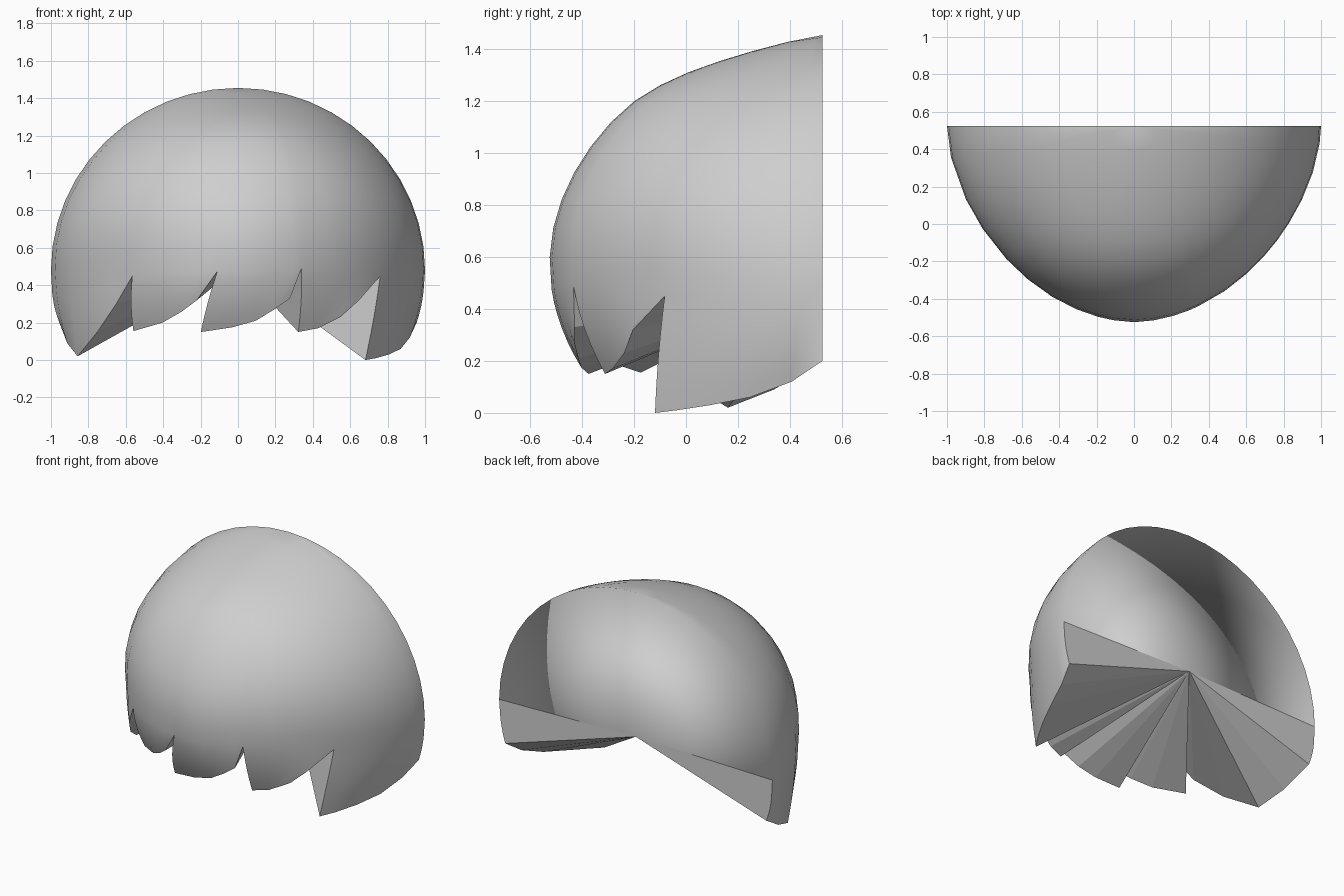
import bpy, bmesh, math
from mathutils import Vector

if "Cube" in bpy.data.objects:
    bpy.data.objects.remove(bpy.data.objects["Cube"])

BACK_Y, DEPTH = 0.525, 1.05      # flat back plane and front-to-back radius
UPPER, LOWER = 12, 6

# locks of the fringe: (azimuth at the root, azimuth at the edge, radius, height);
# None marks a notch, where the lock has no length
LOCKS = [
    [(0, 0, .955, .20), (7, 7, .925, .12), (17, 17, .91, .06), (26, 27, .905, .03),
     (34, 36, .91, .01), (40, 42, .917, 0)],
    [(40, None), (46, 47, .95, .32), (53, 53, .91, .23), (61, 61, .88, .17), (70, 68, .86, .15)],
    [(70, None), (73, 73, .95, .33), (78, 78, .93, .27), (84, 84, .90, .21),
     (90, 92, .885, .175), (96.4, 103, .88, .15)],
    [(96.4, None), (101, 103.4, .95, .32), (108, 109, .92, .26), (116, 117, .89, .20),
     (124.7, 130, .87, .155)],
    [(124.7, None), (133, 133, .955, .30), (144, 144, .93, .15), (154, 158, .925, .02),
     (168, 169, .93, .09), (180, 180, .955, .20)],
]


def dome(deg, w):
    """Point on the crown as (x, distance forward, z); w is 0 at the equator, 1 on top."""
    c, a = math.sqrt(max(0, 1 - w * w)), math.radians(deg)
    u = max(0, c * math.sin(a))
    t = u - .065 * abs(math.sin(math.pi * u)) ** .7 * (1 - w)
    z = .48 + .12 * t + (.975 - .1 * t) * w - .04 * w * max(0, math.sin(math.pi * t / .72))
    return c * math.cos(a), t, z


bm = bmesh.new()


def vert(x, t, z):
    return bm.verts.new((x, BACK_Y - DEPTH * t, z))


def face(*vs):
    vs = list(dict.fromkeys(vs))
    return bm.faces.new(vs) if len(vs) > 2 else None


top = vert(0, 0, 1.455)
apex = vert(0, 0, .5)

# rounded crown, down to a ring at notch height
crown = {}
for deg in sorted({c[0] for lock in LOCKS for c in lock}):
    col = [vert(*dome(deg, math.sin(math.pi / 2 * (1 - i / UPPER)))) for i in range(1, UPPER + 1)]
    x, t, z = dome(deg, 0)
    col.append(vert(x * .993, t * .993, z - (.1 if deg < 80 else .125)))
    crown[deg] = col
cols = list(crown.values())
for a, b in zip(cols, cols[1:]):
    face(top, b[0], a[0])
    for i in range(len(a) - 1):
        face(a[i], b[i], b[i + 1], a[i + 1])

# hanging locks, with the underside fanned to the centre of the back
floor, sides = [], []
for lock in LOCKS:
    strips = []
    for deg, edge, *rest in lock:
        root = crown[deg][-1]
        strip = [root]
        if edge is None:
            strip *= LOWER + 1
        else:
            r1, z1 = rest
            t0 = (BACK_Y - root.co.y) / DEPTH
            r0, a0 = math.hypot(root.co.x, t0), math.atan2(t0, root.co.x)
            for i in range(1, LOWER + 1):
                s = i / LOWER
                k = .4 * s + .6 * s * s
                r, a = r0 + (r1 - r0) * k, a0 + (math.radians(edge) - a0) * s
                strip.append(vert(r * math.cos(a), r * math.sin(a),
                                  root.co.z + (z1 - root.co.z) * s))
        strips.append(strip)
    for a, b in zip(strips, strips[1:]):
        for i in range(LOWER):
            face(a[i], b[i], b[i + 1], a[i + 1])
        floor.append(face(a[-1], b[-1], apex))
    sides.append(strips[0])
    sides.append(strips[-1])

# walls beside each notch
for strip in sides[1:-1]:
    for a, b in zip(strip, strip[1:]):
        floor.append(face(b, a, apex))

# flat back, fanned around the centre
left, right = sides[-1], sides[0]
rim = cols[0][UPPER - 1::-1] + [top] + cols[-1][:UPPER]
for a, b in zip(rim, rim[1:]):
    face(a, b, apex)
for low in ([cols[0][UPPER - 1]] + right, [cols[-1][UPPER - 1]] + left):
    for a, b in zip(low, low[1:]):
        floor.append(face(a, b, apex))

bmesh.ops.recalc_face_normals(bm, faces=bm.faces[:])
for f in bm.faces:
    f.smooth = True
for f in filter(None, floor):
    f.smooth = False
    for e in f.edges:
        e.smooth = False

mesh = bpy.data.meshes.new("hair_cap")
bm.to_mesh(mesh)
bm.free()
hair = bpy.data.objects.new("hair_cap", mesh)
bpy.context.collection.objects.link(hair)

# soft rim: the skin runs smoothly over the edge of the flat back
normals = [Vector(n.vector) for n in mesh.corner_normals]
for p in mesh.polygons:
    for li in p.loop_indices:
        co = mesh.vertices[mesh.loops[li].vertex_index].co
        out = Vector((co.x, 0, max(0, co.z - .48)))
        if p.use_smooth and abs(co.y - BACK_Y) < .001 and out.length > .8:
            normals[li] = out.normalized()
mesh.normals_split_custom_set(normals)

grey = bpy.data.materials.new("light grey")
grey.diffuse_color = (.62, .62, .62, 1)
grey.use_nodes = True
grey.node_tree.nodes["Principled BSDF"].inputs["Base Color"].default_value = grey.diffuse_color
mesh.materials.append(grey)
